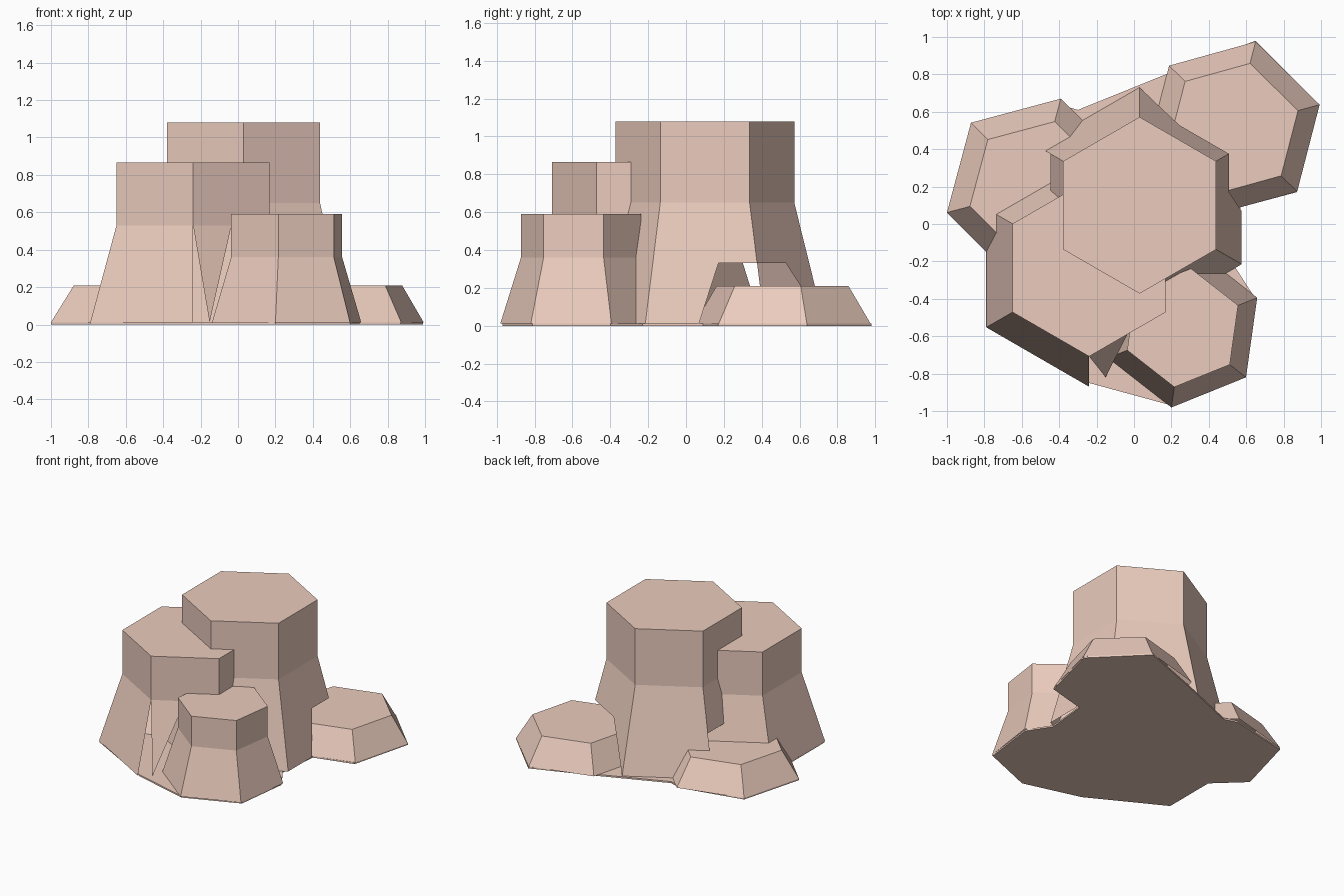
import bpy, bmesh, math
from mathutils import Vector

if "Cube" in bpy.data.objects:
    bpy.data.objects.remove(bpy.data.objects["Cube"])

rock = bpy.data.materials.new("pink_rock")
rock.diffuse_color = (0.83, 0.60, 0.51, 1)
rock.use_nodes = True
rock.node_tree.nodes["Principled BSDF"].inputs["Base Color"].default_value = rock.diffuse_color
BASE = 0.012


def finish(bm, name):
    bmesh.ops.remove_doubles(bm, verts=bm.verts, dist=1e-4)
    bmesh.ops.recalc_face_normals(bm, faces=bm.faces)
    me = bpy.data.meshes.new(name)
    bm.to_mesh(me)
    bm.free()
    me.materials.append(rock)
    ob = bpy.data.objects.new(name, me)
    bpy.context.collection.objects.link(ob)
    return ob


def ring(c, r, a0, z):
    return [Vector((c[0] + r * math.cos(math.radians(a0 + 60 * i)),
                    c[1] + r * math.sin(math.radians(a0 + 60 * i)), z)) for i in range(6)]


FULL = [(0, 0), (1, 0), (1, 1), (0, 1)]


# Hexagonal column: flared skirt, straight shaft, flat top.
# broken maps a skirt side to the (u, v) outline of the piece left standing.
def column(name, c, a0, r_base, r_top, z_skirt, z_top, broken={}):
    bm = bmesh.new()
    face = lambda pts: bm.faces.new([bm.verts.new(p) for p in pts])
    low, mid, top = ring(c, r_base, a0, BASE), ring(c, r_top, a0, z_skirt), ring(c, r_top, a0, z_top)
    for i in range(6):
        j = (i + 1) % 6
        face([low[i].lerp(low[j], u).lerp(mid[i].lerp(mid[j], u), v)
              for u, v in broken.get(i, FULL)])
        if z_top > z_skirt:
            face([mid[i], mid[j], top[j], top[i]])
    face(top)
    return finish(bm, name)


# Tall rear column, with its lower skirt broken away on both flanks
column("tall_column", (0.03, 0.10), 30, 0.63, 0.472, 0.65, 1.08, {
    5: [(0, 0), (0.45, 0), (0.63, 0.5), (1, 0.5), (1, 1), (0, 1)],
    0: [(0, 0.5), (0.55, 0.5), (0.75, 0.3), (1, 0), (1, 1), (0, 1)],
    2: [(0, 0.5), (0.5, 0.5), (0.6, 0), (1, 0), (1, 1), (0, 1)]})

# Middle column at front left, split skirt beside the short column
column("middle_column", (-0.24, -0.235), 30, 0.635, 0.473, 0.53, 0.865, {
    4: [(0.16, 0), (0.5, 1), (0, 1)]})

# Short column at the front
column("short_column", (0.26, -0.555), 22, 0.43, 0.32, 0.36, 0.59)

# Low stumps at back right and left
column("right_stump", (0.53, 0.51), 15.5, 0.48, 0.36, 0.21, 0.21)
column("left_stump", (-0.52, 0.19), 15, 0.497, 0.37, 0.21, 0.21)

# Thin footing under the whole cluster
outline = [(-1, .06), (-.79, -.14), (-.79, -.55), (-.24, -.85), (.2, -.97), (.6, -.81),
           (.65, -.4), (.54, -.23), (.57, .09), (.87, .17), (.99, .64), (.65, .98),
           (.17, .8), (-.3, .61), (-.4, .64), (-.87, .54)]
bm = bmesh.new()
f = bm.faces.new([bm.verts.new((x, y, 0)) for x, y in outline])
ext = bmesh.ops.extrude_face_region(bm, geom=[f], use_keep_orig=True)
bmesh.ops.translate(bm, vec=(0, 0, BASE),
                    verts=[v for v in ext["geom"] if isinstance(v, bmesh.types.BMVert)])
finish(bm, "footing")
